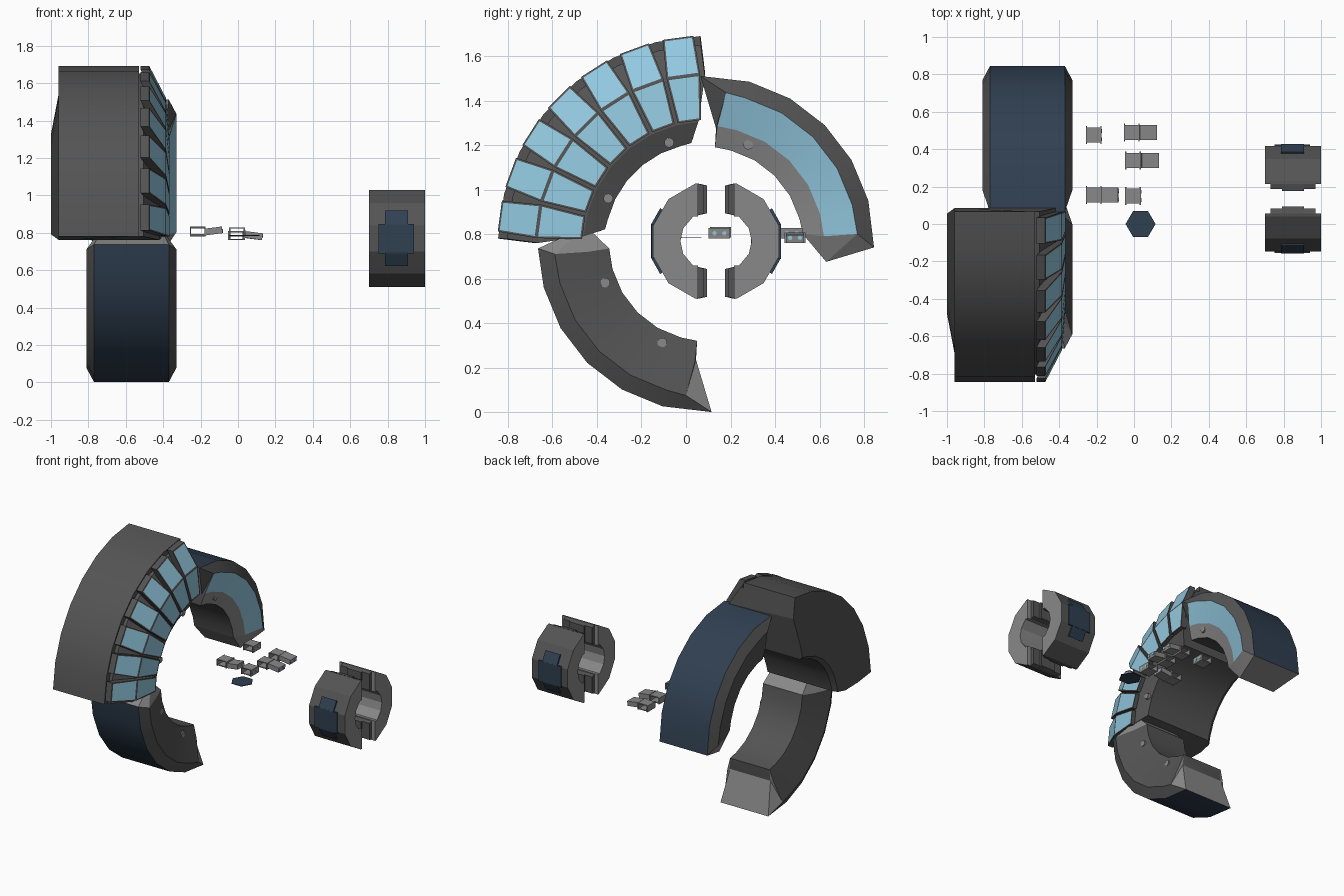
import bpy, bmesh, math
from mathutils import Matrix

if "Cube" in bpy.data.objects:
    bpy.data.objects.remove(bpy.data.objects["Cube"])

def material(name, rgb):
    m = bpy.data.materials.new(name)
    m.diffuse_color = (*rgb, 1)
    m.use_nodes = True
    m.node_tree.nodes["Principled BSDF"].inputs["Base Color"].default_value = m.diffuse_color
    return m

MATS = [material("dark_gray", (0.088, 0.088, 0.088)),
        material("light_gray", (0.25, 0.25, 0.25)),
        material("navy", (0.029, 0.05, 0.082)),
        material("pale_blue", (0.29, 0.58, 0.74))]
DARK, LIGHT, NAVY, BLUE = range(4)
CY, CZ = 0.09, 0.757          # centre of the large ring, whose axis is x


def finish(name, bm, smooth=False):
    bmesh.ops.recalc_face_normals(bm, faces=bm.faces)
    me = bpy.data.meshes.new(name)
    bm.to_mesh(me)
    bm.free()
    for m in MATS:
        me.materials.append(m)
    if smooth:
        me.shade_smooth()
        me.set_sharp_from_angle(angle=math.radians(17))
    ob = bpy.data.objects.new(name, me)
    bpy.context.collection.objects.link(ob)
    return ob


def polar(x, r, deg, s=0):
    """Point on the ring at an angle, shifted s along the tangent."""
    t = math.radians(deg)
    return (x, CY + r * math.cos(t) - s * math.sin(t), CZ + r * math.sin(t) + s * math.cos(t))


def face(bm, vs, mat):
    f = bm.faces.new(vs)
    f.material_index = mat
    return f


def strip(bm, a, b, mats):
    n = len(a)
    for i in range(n):
        face(bm, [a[i], a[(i + 1) % n], b[(i + 1) % n], b[i]], mats[i])


def prism(name, yz, x0, x1, sides, cap):
    bm = bmesh.new()
    a = [bm.verts.new((x0, y, z)) for y, z in yz]
    b = [bm.verts.new((x1, y, z)) for y, z in yz]
    strip(bm, a, b, sides if isinstance(sides, list) else [sides] * len(yz))
    face(bm, a, cap)
    face(bm, b, cap)
    return finish(name, bm)


def box(name, lo, hi, mat, tilt=0):
    bm = bmesh.new()
    c = [(l + h) / 2 for l, h in zip(lo, hi)]
    d = [h - l for l, h in zip(lo, hi)]
    bmesh.ops.create_cube(bm, size=1, matrix=Matrix.Translation(c) @ Matrix.Rotation(tilt, 4, 'Y') @ Matrix.Diagonal((*d, 1)))
    for f in bm.faces:
        f.material_index = mat
    return finish(name, bm)


def disc(name, loc, r, depth, mat, axis='X', n=12):
    bm = bmesh.new()
    rot = Matrix.Rotation(math.pi / 2, 4, 'Y') if axis == 'X' else Matrix.Rotation(math.pi / 6, 4, 'Z')
    bmesh.ops.create_cone(bm, cap_ends=True, segments=n, radius1=r, radius2=r, depth=depth,
                          matrix=Matrix.Translation(loc) @ rot)
    for f in bm.faces:
        f.material_index = mat
    return finish(name, bm)


# Quarter ring segments with wedge-shaped joint ends, sides dished toward the bore
def quarter(name, start, mats, cap_b, sa_out, sa_in):
    mid = -0.57
    half = [(0.20, 0.755, sa_out, 0.025), (0.24, 0.68, 0.045, -0.09),
            (0.195, 0.53, 0.035, -0.05), (0.165, 0.435, sa_in, -0.04)]
    prof = [(-half[0][0], *half[0][1:])] + half + [(-h[0], *h[1:]) for h in half[:0:-1]]
    bm = bmesh.new()
    rings = []
    for k in range(7):
        rings.append([bm.verts.new(polar(mid + x, r, start + 15 * k,
                     sa if k == 0 else sb if k == 6 else 0)) for x, r, sa, sb in prof])
    for a, b in zip(rings, rings[1:]):
        strip(bm, a, b, mats)
    for p, deg, w, r, s, m, m_in in ((rings[0], start, 0.15, 0.54, -0.08, LIGHT, LIGHT),
                                     (rings[6], start + 90, 0.17, 0.52, -0.045, cap_b, DARK)):
        t0 = bm.verts.new(polar(mid - w, r, deg, s))
        t1 = bm.verts.new(polar(mid + w, r, deg, s))
        face(bm, [p[0], p[1], t1, t0], LIGHT)
        face(bm, [p[4], p[5], t0, t1], m_in)
        for i in (1, 2, 3):
            face(bm, [p[i], p[i + 1], t1], m)
        for i in (5, 6, 7):
            face(bm, [p[i], p[(i + 1) % 8], t0], m)
    finish(name, bm, True)

quarter("rear_ring_segment", 0, [NAVY, DARK, BLUE, LIGHT, DARK, DARK, DARK, DARK], DARK, -0.015, 0.045)
quarter("lower_ring_segment", 180, [NAVY] + [DARK] * 7, LIGHT, 0.02, 0.02)

# Large thick segment; its ends bulge at mid radius and are cut back at the bore
A0, A1, N = 91.5, 178.5, 7
STEP = (A1 - A0) / N
prof = [(-0.96, 0.935, 0), (-0.53, 0.935, 0), (-0.53, 0.895, 0), (-0.505, 0.895, 0), (-0.42, 0.755, 0.015),
        (-0.395, 0.55, -0.02), (-0.43, 0.455, -0.055), (-0.97, 0.455, -0.055), (-1.0, 0.48, -0.045),
        (-1.0, 0.57, -0.02), (-0.96, 0.78, 0.015)]
bm = bmesh.new()
rings = [[bm.verts.new(polar(x, r, A0 + STEP * k, -s if k == 0 else s if k == N else 0)) for x, r, s in prof]
         for k in range(N + 1)]
for a, b in zip(rings, rings[1:]):
    strip(bm, a, b, [DARK] * len(prof))
for ring in (rings[0], rings[-1]):
    face(bm, ring[:4] + [ring[4], ring[10]], DARK)
    face(bm, ring[4:], DARK)
finish("large_ring_segment", bm, True)

# Window panels fanned over its side, each with two framed panes
for k in range(N):
    deg = A0 + STEP * (k + 0.5)
    sec = [(-0.475, 0.935, 0.07), (-0.385, 0.76, 0.076), (-0.365, 0.555, 0.053),
           (-0.41, 0.555, 0.053), (-0.44, 0.76, 0.076), (-0.522, 0.935, 0.07)]
    bm = bmesh.new()
    a = [bm.verts.new(polar(x, r, deg, -w)) for x, r, w in sec]
    b = [bm.verts.new(polar(x, r, deg, w)) for x, r, w in sec]
    strip(bm, a, b, [DARK] * 6)
    face(bm, a, DARK)
    face(bm, b, DARK)
    bm.faces.ensure_lookup_table()
    bmesh.ops.recalc_face_normals(bm, faces=bm.faces)
    panes = [bm.faces[0], bm.faces[1]]
    bmesh.ops.inset_individual(bm, faces=panes, thickness=0.012)
    for f in panes:
        f.material_index = BLUE
    finish("window_panel_%d" % k, bm)

# Bolts on the inner rims
for i, deg in enumerate((67, 110, 155, 201, 246)):
    disc("rim_bolt_%d" % i, polar(-0.423 if i in (1, 2) else -0.402, 0.485, deg), 0.022, 0.04, LIGHT)

# Small split ring: two halves mirrored across y, with a light bore
RC = 0.135
for tag, sg in (("front", 1), ("rear", -1)):
    def mir(pts):
        return [(RC + sg * (y - RC), z) for y, z in pts]

    def arc(r, degs):
        return [(0.11 + r * math.cos(math.radians(t)), 0.77 + r * math.sin(math.radians(t))) for t in degs]
    outline = ([(0.055, 1.03)] + arc(0.267, (105, 135, 165, 195, 225, 255)) + [(0.055, 0.51), (0.055, 0.66)]
               + arc(0.135, (235, 205, 180, 155, 125)) + [(0.055, 0.88)])
    prism(tag + "_half_ring", mir(outline), 0.70, 1.0, [DARK] * 7 + [LIGHT] * (len(outline) - 7), LIGHT)
    for part, s in (("upper", 1), ("lower", -1)):
        for nm, x0, x1, y1 in (("pad", 0.73, 0.97, 0.082), ("peg", 0.79, 0.91, 0.094)):
            pts = [(0.05, 0.77 + s * 0.115), (y1, 0.77 + s * 0.125), (y1, 0.77 + s * 0.25), (0.05, 0.77 + s * 0.26)]
            prism("%s_%s_%s" % (tag, part, nm), mir(pts), x0, x1, DARK, DARK)
    # cross-shaped navy plate that wraps the outer facets
    wide = [(-0.156, 0.69), (-0.156, 0.848), (-0.146, 0.848), (-0.146, 0.69)]
    tall = [(-0.105, 0.63), (-0.148, 0.701), (-0.148, 0.839), (-0.105, 0.91),
            (-0.116, 0.918), (-0.157, 0.845), (-0.157, 0.695), (-0.116, 0.622)]
    prism(tag + "_plate_wide", mir(wide), 0.75, 0.94, NAVY, NAVY)
    prism(tag + "_plate_tall", mir(tall), 0.785, 0.908, NAVY, NAVY)

# Small hollow clips, some with a tilted block beside them
clips = [(-0.215, 0.475, 0.805, None), (-0.012, 0.49, 0.785, 0.075), (-0.005, 0.34, 0.785, 0.085),
         (-0.215, 0.155, 0.81, -0.13), (-0.005, 0.15, 0.805, None)]
for i, (x, y, z, bx) in enumerate(clips):
    w, d, h, t = 0.042, 0.048, 0.024, 0.007
    nm = "clip_%d_" % i
    box(nm + "top", (x - w, y - d + 0.008, z + h - t), (x + w, y + d - 0.008, z + h), LIGHT)
    box(nm + "bottom", (x - w, y - d + 0.008, z - h), (x + w, y + d - 0.008, z - h + t), LIGHT)
    for s in (-1, 1):
        c = x + s * (w - t / 2)
        box(nm + "wall", (c - t / 2, y - d, z - h), (c + t / 2, y + d, z + h), LIGHT)
    face_x = x + w
    if bx is not None:
        tilt = 0.13 if bx > 0 else -0.13
        box(nm + "block", (bx - 0.046, y - 0.04, z - 0.018), (bx + 0.046, y + 0.04, z + 0.018), LIGHT, tilt)
        face_x = bx + 0.046
    for s in (-1, 1):
        disc(nm + "dot", (face_x, y + s * 0.022, z), 0.01, 0.006, BLUE, n=8)

# Thin hexagonal plate
disc("hex_plate", (0.035, 0, 0.785), 0.08, 0.004, NAVY, axis='Z', n=6)
